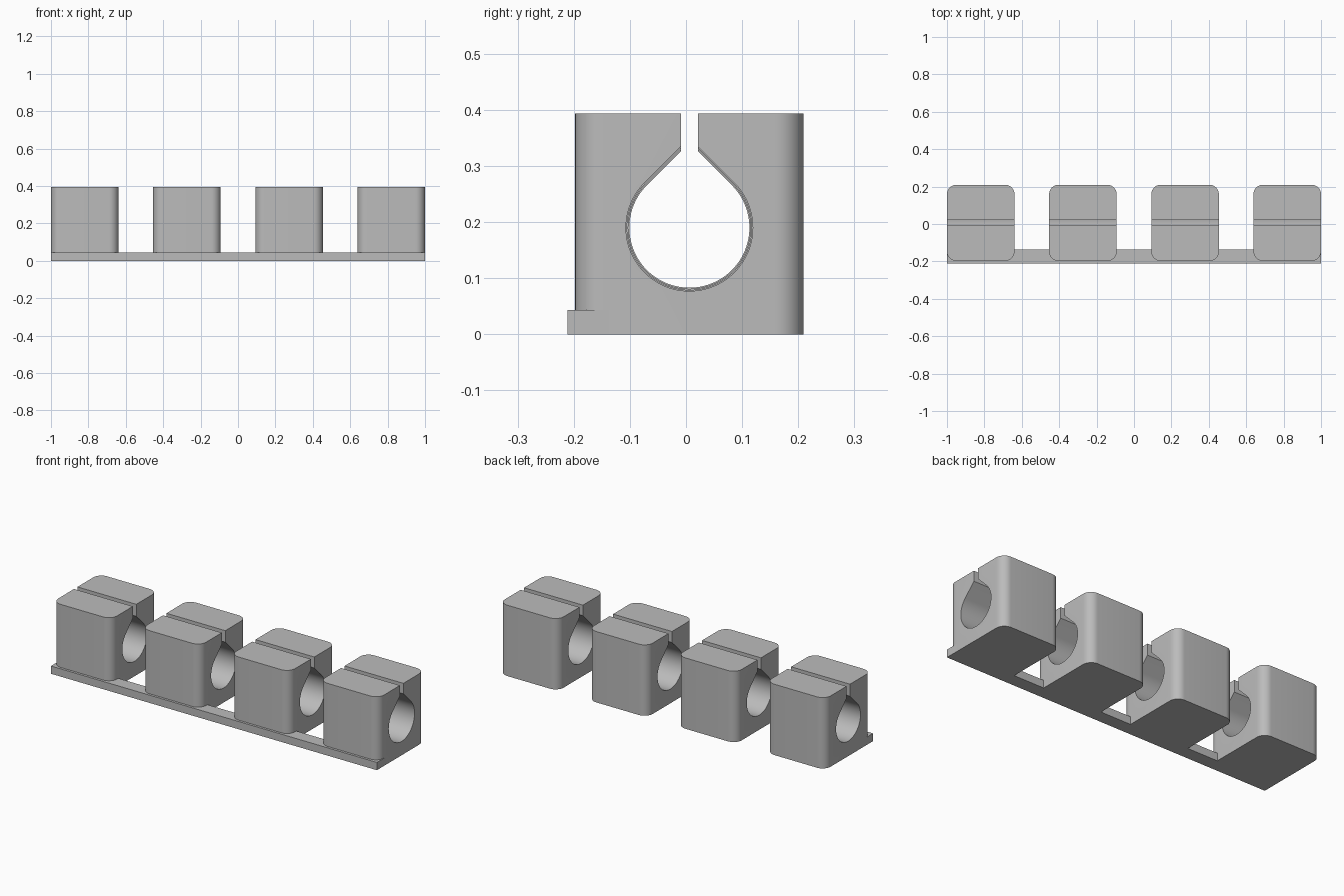
import bpy, bmesh, math

cube = bpy.data.objects.get("Cube")
if cube:
    bpy.data.objects.remove(cube, do_unlink=True)

grey = bpy.data.materials.new("plain grey")
grey.use_nodes = True
colour = (0.5, 0.5, 0.5, 1)
grey.diffuse_color = colour
grey.node_tree.nodes["Principled BSDF"].inputs["Base Color"].default_value = colour

MID_Y = 0.006      # centre line of the clips
BORE_Z = 0.19
HEIGHT = 0.393


def prism(name, outline, offset):
    """Closed solid made by sweeping an outline along an offset."""
    bm = bmesh.new()
    face = bm.faces.new([bm.verts.new(p) for p in outline])
    swept = bmesh.ops.extrude_face_region(bm, geom=[face])["geom"]
    verts = [v for v in swept if isinstance(v, bmesh.types.BMVert)]
    bmesh.ops.translate(bm, vec=offset, verts=verts)
    bmesh.ops.recalc_face_normals(bm, faces=bm.faces)
    mesh = bpy.data.meshes.new(name)
    bm.to_mesh(mesh)
    bm.free()
    mesh.materials.append(grey)
    obj = bpy.data.objects.new(name, mesh)
    bpy.context.collection.objects.link(obj)
    return obj


def rounded_rectangle(cx, cy, half_x, half_y, radius, steps=10):
    points = []
    for quarter, (sx, sy) in enumerate([(1, 1), (-1, 1), (-1, -1), (1, -1)]):
        for i in range(steps + 1):
            a = math.pi / 2 * (quarter + i / steps)
            points.append((cx + sx * (half_x - radius) + radius * math.cos(a),
                           cy + sy * (half_y - radius) + radius * math.sin(a), 0))
    return points


def keyhole(x, radius, half_slot=0.015, steps=72):
    """Teardrop bore with sides at 45 degrees, opening into a slot at the top."""
    points = []
    for i in range(steps + 1):
        a = math.radians(135 + 270 * i / steps)
        points.append((x, MID_Y + radius * math.cos(a), BORE_Z + radius * math.sin(a)))
    neck = BORE_Z + radius * math.sqrt(2) - half_slot
    for side, z in [(1, neck), (1, HEIGHT + 0.1), (-1, HEIGHT + 0.1), (-1, neck)]:
        points.append((x, MID_Y + side * half_slot, z))
    return points


# Mounting strip along the front
prism("mounting_strip",
      [(-1, -0.211, 0), (1, -0.211, 0), (1, -0.137, 0), (-1, -0.137, 0)],
      (0, 0, 0.043))

# Four clip blocks, each bore slightly wider than the last
for i in range(4):
    x = -0.8195 + 0.5463 * i
    block = prism(f"clip_block_{i + 1}",
                  rounded_rectangle(x, MID_Y, 0.1805, 0.2035, 0.05), (0, 0, HEIGHT))
    cutter = prism("bore_cutter", keyhole(x - 0.3, 0.107 + 0.002 * i), (0.6, 0, 0))
    cutter.hide_render = True
    cut = block.modifiers.new("bore", 'BOOLEAN')
    cut.operation = 'DIFFERENCE'
    cut.solver = 'EXACT'
    cut.object = cutter
    bpy.ops.object.select_all(action='DESELECT')
    block.select_set(True)
    bpy.context.view_layer.objects.active = block
    bpy.ops.object.modifier_apply(modifier=cut.name)
    bpy.data.objects.remove(cutter, do_unlink=True)
    bpy.ops.object.shade_smooth_by_angle(angle=math.radians(30))
